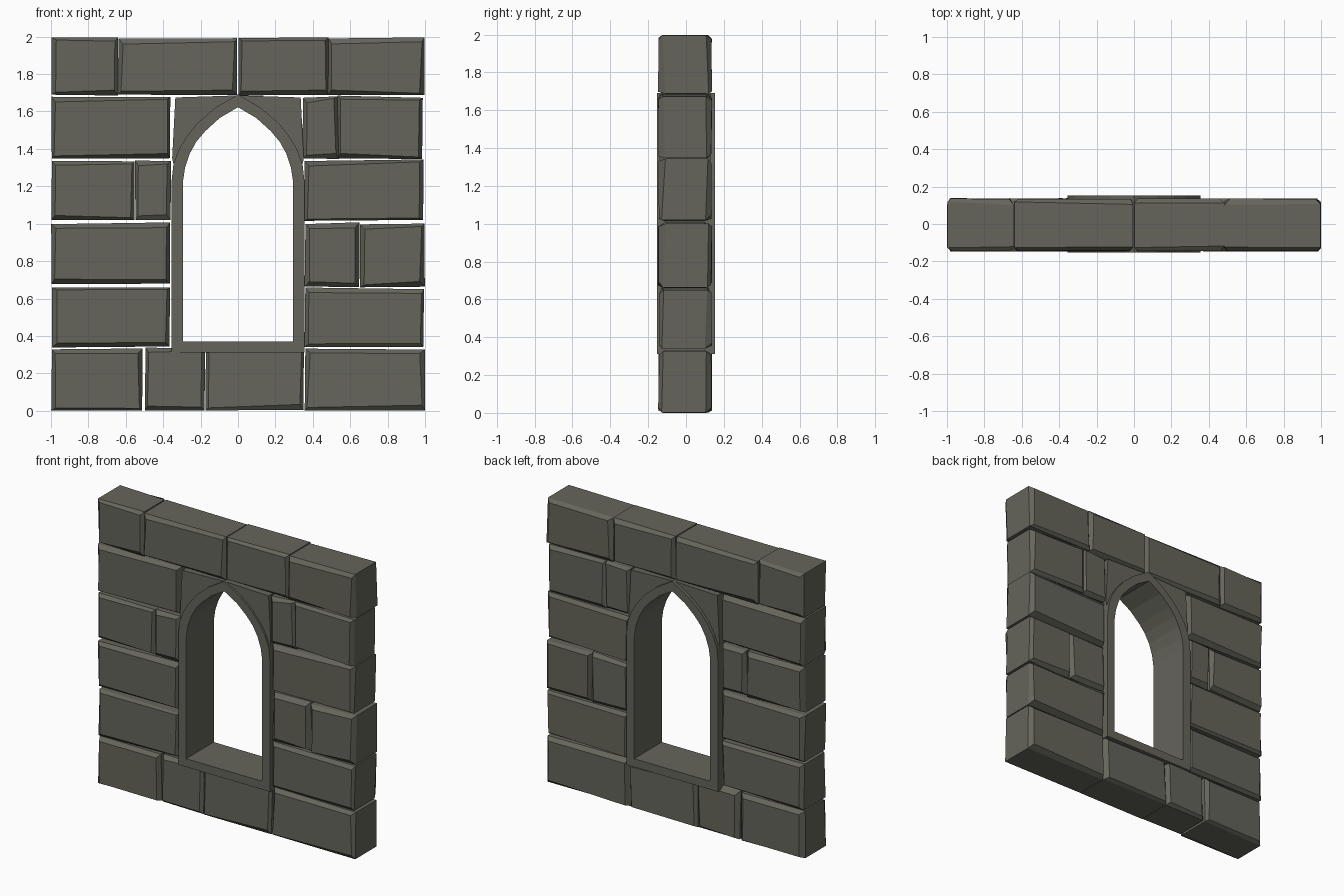
import bpy
import bmesh
import random

random.seed(4)
if "Cube" in bpy.data.objects:
    bpy.data.objects.remove(bpy.data.objects["Cube"])

stone_mat = bpy.data.materials.new("olive grey stone")
stone_mat.use_nodes = True
COLOUR = (0.13, 0.13, 0.105, 1)
stone_mat.diffuse_color = COLOUR
stone_mat.node_tree.nodes["Principled BSDF"].inputs["Base Color"].default_value = COLOUR

FRONT, BACK = -0.148, 0.138


def finish(bm, name):
    bmesh.ops.recalc_face_normals(bm, faces=bm.faces)
    mesh = bpy.data.meshes.new(name)
    bm.to_mesh(mesh)
    bm.free()
    mesh.materials.append(stone_mat)
    obj = bpy.data.objects.new(name, mesh)
    bpy.context.collection.objects.link(obj)
    return obj


def bridge(bm, a, b):
    for i in range(len(a)):
        j = (i + 1) % len(a)
        bm.faces.new((a[i], a[j], b[j], b[i]))


def stone(name, x0, x1, z0, z1):
    """Rough-hewn block: four rings from front to back with uneven chamfers."""
    bm = bmesh.new()

    def wobble(amount):
        return random.uniform(0, amount)

    # outer silhouette shared by both middle rings
    outline = [(x0 + wobble(.006), z0 + wobble(.006)), (x1 - wobble(.006), z0 + wobble(.006)),
               (x1 - wobble(.006), z1 - wobble(.012)), (x0 + wobble(.006), z1 - wobble(.012))]
    rings = []
    for y, direction in ((FRONT, 1), (BACK, -1)):
        face, middle = [], []
        for i, (x, z) in enumerate(outline):
            sx = 1 if i in (0, 3) else -1
            sz = 1 if i < 2 else -1
            inset_x = random.uniform(.012, .028)
            inset_z = random.uniform(.010, .030)
            face.append(bm.verts.new((x + sx * inset_x, y + direction * wobble(.006), z + sz * inset_z)))
            middle.append(bm.verts.new((x, y + direction * random.uniform(.018, .042), z)))
        rings += [face, middle] if direction == 1 else [middle, face]
    for a, b in zip(rings, rings[1:]):
        bridge(bm, a, b)
    bm.faces.new(rings[0])
    bm.faces.new(rings[-1])
    return finish(bm, name)


# Courses: bottom, top, and the left and right ends of each stone
courses = [
    (.0, .338, [(-1, -.51), (-.50, -.175), (-.175, .355), (.355, 1)]),
    (.338, .66, [(-1, -.36), (.355, .995)]),
    (.675, 1.008, [(-1, -.36), (.355, .65), (.65, 1)]),
    (1.015, 1.345, [(-1, -.55), (-.555, -.355), (.35, .995)]),
    (1.345, 1.685, [(-1, -.36), (.345, .54), (.53, .99)]),
    (1.685, 2, [(-1, -.64), (-.645, -.003), (.0, .485), (.48, 1)]),
]
for row, (low, high, spans) in enumerate(courses, 1):
    for col, (left, right) in enumerate(spans, 1):
        # right-hand stones of the third course sit directly on the second
        bottom = .66 if row == 3 and left > 0 else low
        stone(f"wall_stone_row{row}_{col}", left, right, bottom, high)

# Pointed window frame: half profiles from sill to apex, mirrored
inner = [(.295, .37), (.295, 1.22), (.283, 1.3), (.258, 1.375), (.222, 1.44),
         (.175, 1.495), (.098, 1.565), (0, 1.623)]
outer = [(.356, .312), (.356, 1.22), (.345, 1.32), (.315, 1.4), (.272, 1.47),
         (.215, 1.54), (.125, 1.617), (0, 1.692)]


def mirrored(half):
    return half + [(-x, z) for x, z in reversed(half[:-1])]


def ring(bm, profile, y):
    return [bm.verts.new((x, y, z)) for x, z in profile]


bm = bmesh.new()
loops = [ring(bm, mirrored(p), y) for p, y in
         ((inner, -.153), (outer, -.153), (outer, .153), (inner, .153))]
for i in range(4):
    bridge(bm, loops[i], loops[(i + 1) % 4])
finish(bm, "window_frame")

# Fill stones between the arch and the course above
for name, side in (("left", 1), ("right", -1)):
    bm = bmesh.new()
    profile = [(side * x, z) for x, z in outer[2:]]
    profile += [(0, 1.686), (side * .335, 1.675), (side * .352, 1.35)]
    front = ring(bm, profile[:5] + profile[6:], -.14)
    back = ring(bm, profile[:5] + profile[6:], .132)
    bridge(bm, front, back)
    bm.faces.new(front)
    bm.faces.new(back)
    finish(bm, f"arch_fill_{name}")
